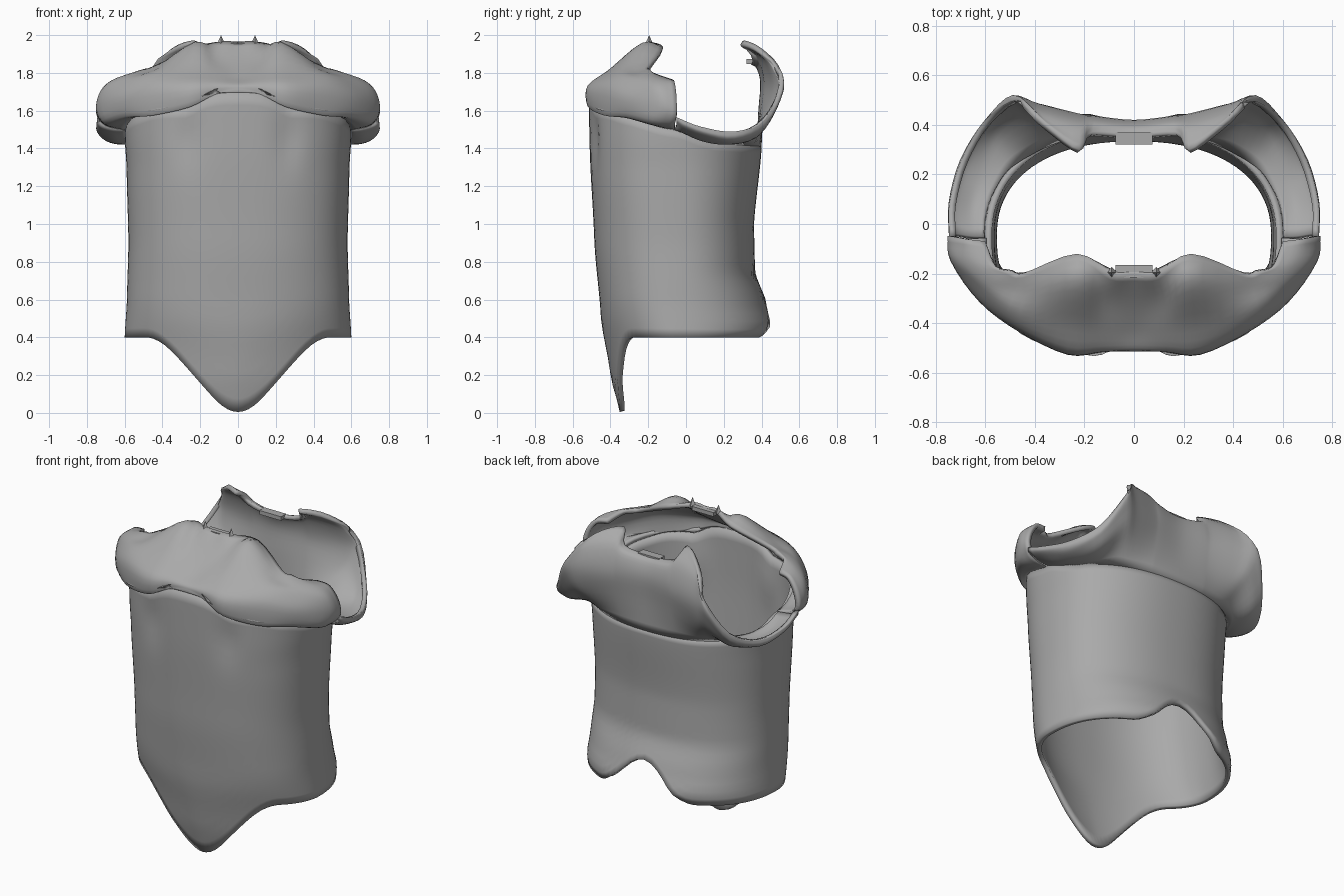
import bpy, bmesh, math
from mathutils import Vector

if "Cube" in bpy.data.objects:
    bpy.data.objects.remove(bpy.data.objects["Cube"])

grey = bpy.data.materials.new("plain_grey")
grey.diffuse_color = (0.4, 0.4, 0.4, 1)
grey.use_nodes = True
grey.node_tree.nodes["Principled BSDF"].inputs["Base Color"].default_value = grey.diffuse_color


def lerp_table(table, z):
    """Smoothly interpolated value from (position, value) pairs."""
    if z <= table[0][0]:
        return table[0][1]
    for (z0, v0), (z1, v1) in zip(table, table[1:]):
        if z <= z1:
            t = (z - z0) / (z1 - z0)
            t = t * t * (3 - 2 * t) * 0.4 + t * 0.6
            return v0 + (v1 - v0) * t
    return table[-1][1]


def spline(pts, n):
    """Resample a point list with a curve passing through every point."""
    pts = [Vector(p) for p in pts]
    ext = [2 * pts[0] - pts[1]] + pts + [2 * pts[-1] - pts[-2]]
    out = []
    for a, b, c, d in zip(ext, ext[1:], ext[2:], ext[3:]):
        for i in range(n):
            t = i / n
            out.append(0.5 * (2 * b + (c - a) * t + (2 * a - 5 * b + 4 * c - d) * t * t
                              + (3 * b - a - 3 * c + d) * t ** 3))
    return out + [pts[-1]]


def loft(name, columns, closed=False, thickness=0.027):
    """Skin columns of points (counter-clockwise, bottom to top) into a shell."""
    bm = bmesh.new()
    grid = [[bm.verts.new(p) for p in col] for col in columns]
    pairs = list(zip(grid, grid[1:])) + ([(grid[-1], grid[0])] if closed else [])
    for a, b in pairs:
        for r in range(len(a) - 1):
            bm.faces.new((a[r], b[r], b[r + 1], a[r + 1]))
    return finish(name, bm, thickness)


def finish(name, bm, thickness=0):
    mesh = bpy.data.meshes.new(name)
    bm.to_mesh(mesh)
    bm.free()
    mesh.materials.append(grey)
    ob = bpy.data.objects.new(name, mesh)
    bpy.context.collection.objects.link(ob)
    if thickness:
        mod = ob.modifiers.new("thickness", 'SOLIDIFY')
        mod.thickness = thickness
        mod.offset = -1
    bpy.ops.object.select_all(action='DESELECT')
    ob.select_set(True)
    bpy.context.view_layer.objects.active = ob
    bpy.ops.object.shade_smooth_by_angle(angle=math.radians(40))
    return ob


def mirrored(col):
    return [(-x, y, z) for x, y, z in col]


# Torso tube: half width, front and back depth by height
WIDTH = [(0.4, 0.6), (0.6, 0.588), (0.9, 0.58), (1.3, 0.59), (1.46, 0.6)]
FRONT = [(0, -0.35), (0.2, -0.4), (0.5, -0.45), (0.9, -0.485), (1.4, -0.51), (1.65, -0.515)]
BACK = [(0.4, 0.45), (0.46, 0.47), (0.57, 0.43), (0.75, 0.365), (1.0, 0.36), (1.4, 0.40)]
# Squareness of the front half by height
ROUND = [(0.1, 1.7), (0.35, 1.9), (0.6, 2.3), (1.2, 2.5)]
MID_Y = -0.05
# Top edge of the tube by direction, from back (-1) to front (1)
TOP = [(-1, 1.415), (-0.4, 1.43), (-0.25, 1.45), (0, 1.5), (0.5, 1.57), (0.8, 1.61), (0.93, 1.62), (1, 1.7)]


def torso_point(t, z):
    s, c = math.sin(t), math.cos(t)
    e = 2 / (lerp_table(ROUND, z) if c > 0 else 2.25)
    x = lerp_table(WIDTH, z) * math.copysign(abs(s) ** e, s)
    end = lerp_table(FRONT if c > 0 else BACK, z)
    y = MID_Y + (end - MID_Y) * abs(c) ** e
    # shallow pinches below the front roll
    if c > 0:
        y += 0.02 * math.exp(-((abs(x) - 0.26) / 0.07) ** 2 - ((z - 1.45) / 0.14) ** 2)
    return Vector((x, y, z))


def hem(t):
    c = math.cos(t)
    x = 0.6 * abs(math.sin(t)) ** (1.0 if c > 0 else 0.9)
    if c > 0:   # rounded front flap
        return 0.005 + 0.395 * math.sin(math.pi / 2 * min(x / 0.49, 1)) ** 2.4
    return 0.4 + 0.21 * math.cos(math.pi / 2 * min(x / 0.33, 1)) ** 2   # back arch


def torso_top(t):
    return lerp_table(TOP, math.cos(t))


def snap_to_torso(p):
    """Move a lower collar point onto the top edge of the tube."""
    front_side = p[1] < MID_Y
    k = (2.5 if front_side else 2.25) / 2
    depth = abs(MID_Y - p[1]) / (0.465 if front_side else 0.45)
    t = math.atan2(math.copysign(abs(p[0] / 0.6) ** k, p[0]),
                   depth ** k * (1 if front_side else -1))
    return torso_point(t, torso_top(t) - 0.004)


def smooth_grid(columns, n=4):
    columns = [[snap_to_torso(c[0])] + c[1:] for c in columns]
    cols = [spline(c, n) for c in columns]
    grid = [list(c) for c in zip(*[spline(r, n) for r in zip(*cols)])]
    for c in grid:
        c[0] = snap_to_torso(c[0])
    return grid


SEG, ROWS = 96, 24
torso = []
for i in range(SEG):
    t = 2 * math.pi * i / SEG
    lo, hi = hem(t), torso_top(t)
    torso.append([torso_point(t, lo + (hi - lo) * r / ROWS) for r in range(ROWS + 1)])
loft("torso_shell", torso, closed=True)

# Front yoke: puffed roll, then a sloping plate up to the neck edge
front = [
    [(0, -.515, 1.7), (0, -.514, 1.715), (0, -.5, 1.74), (0, -.43, 1.78), (0, -.32, 1.86), (0, -.2, 1.965)],
    [(.12, -.51, 1.67), (.12, -.514, 1.69), (.13, -.508, 1.74), (.12, -.42, 1.8), (.12, -.3, 1.88), (.09, -.2, 1.967)],
    [(.25, -.49, 1.6), (.26, -.522, 1.625), (.27, -.515, 1.73), (.25, -.4, 1.82), (.23, -.23, 1.96), (.23, -.12, 1.935)],
    [(.42, -.41, 1.58), (.455, -.435, 1.58), (.47, -.425, 1.71), (.46, -.36, 1.79), (.44, -.27, 1.82), (.45, -.2, 1.835)],
    [(.54, -.28, 1.54), (.6, -.32, 1.57), (.625, -.31, 1.67), (.61, -.26, 1.75), (.57, -.23, 1.79), (.5, -.19, 1.82)],
    [(.59, -.13, 1.5), (.7, -.18, 1.535), (.74, -.15, 1.62), (.72, -.15, 1.71), (.66, -.15, 1.765), (.56, -.17, 1.8)],
    [(.6, -.06, 1.5), (.7, -.06, 1.52), (.75, -.05, 1.58), (.735, -.05, 1.67), (.68, -.06, 1.75), (.6, -.07, 1.765)],
]
loft("front_yoke", smooth_grid([mirrored(c) for c in front[:0:-1]] + front))

# Armhole ledge and back yoke in one sweep, side to back centre
ledge = [
    [(.6, -.06, 1.5), (.66, -.06, 1.505), (.72, -.05, 1.52), (.745, -.05, 1.54), (.745, -.05, 1.565)],
    [(.595, .08, 1.44), (.65, .08, 1.44), (.71, .09, 1.46), (.745, .09, 1.485), (.745, .08, 1.515)],
    [(.53, .18, 1.42), (.61, .22, 1.42), (.675, .25, 1.435), (.7, .26, 1.46), (.695, .26, 1.49)],
    [(.48, .24, 1.42), (.55, .36, 1.45), (.59, .41, 1.5), (.6, .42, 1.53), (.6, .42, 1.56)],
]
back = [
    [(.4, .3, 1.42), (.45, .45, 1.56), (.48, .505, 1.67), (.49, .52, 1.74), (.46, .5, 1.8)],
    [(.32, .34, 1.42), (.36, .44, 1.57), (.38, .485, 1.72), (.38, .46, 1.85), (.35, .4, 1.93)],
    [(.21, .375, 1.41), (.22, .425, 1.6), (.22, .445, 1.75), (.22, .4, 1.9), (.22, .3, 1.97)],
    [(.16, .385, 1.41), (.16, .42, 1.6), (.16, .437, 1.75), (.16, .41, 1.86), (.17, .36, 1.89)],
    [(0, .4, 1.41), (0, .41, 1.6), (0, .42, 1.75), (0, .395, 1.84), (0, .355, 1.87)],
]
half = ledge + back
loft("back_yoke", smooth_grid(half + [mirrored(c) for c in half[-2::-1]]))

# Small spikes on the front neck edge
for side, x in (("left", -0.09), ("right", 0.09)):
    bm = bmesh.new()
    bmesh.ops.create_cone(bm, segments=4, radius1=0.022, radius2=0, depth=0.05, cap_ends=True)
    bmesh.ops.translate(bm, verts=bm.verts, vec=(x, -0.195, 1.975))
    finish("neck_spike_" + side, bm)

# Tabs at the centre of both neck edges
for name, y, z in (("front_neck_tab", -0.19, 1.945), ("back_neck_tab", 0.345, 1.86)):
    bm = bmesh.new()
    bmesh.ops.create_cube(bm, size=1)
    bmesh.ops.scale(bm, verts=bm.verts, vec=(0.15, 0.05, 0.025))
    bmesh.ops.translate(bm, verts=bm.verts, vec=(0, y, z))
    finish(name, bm)
